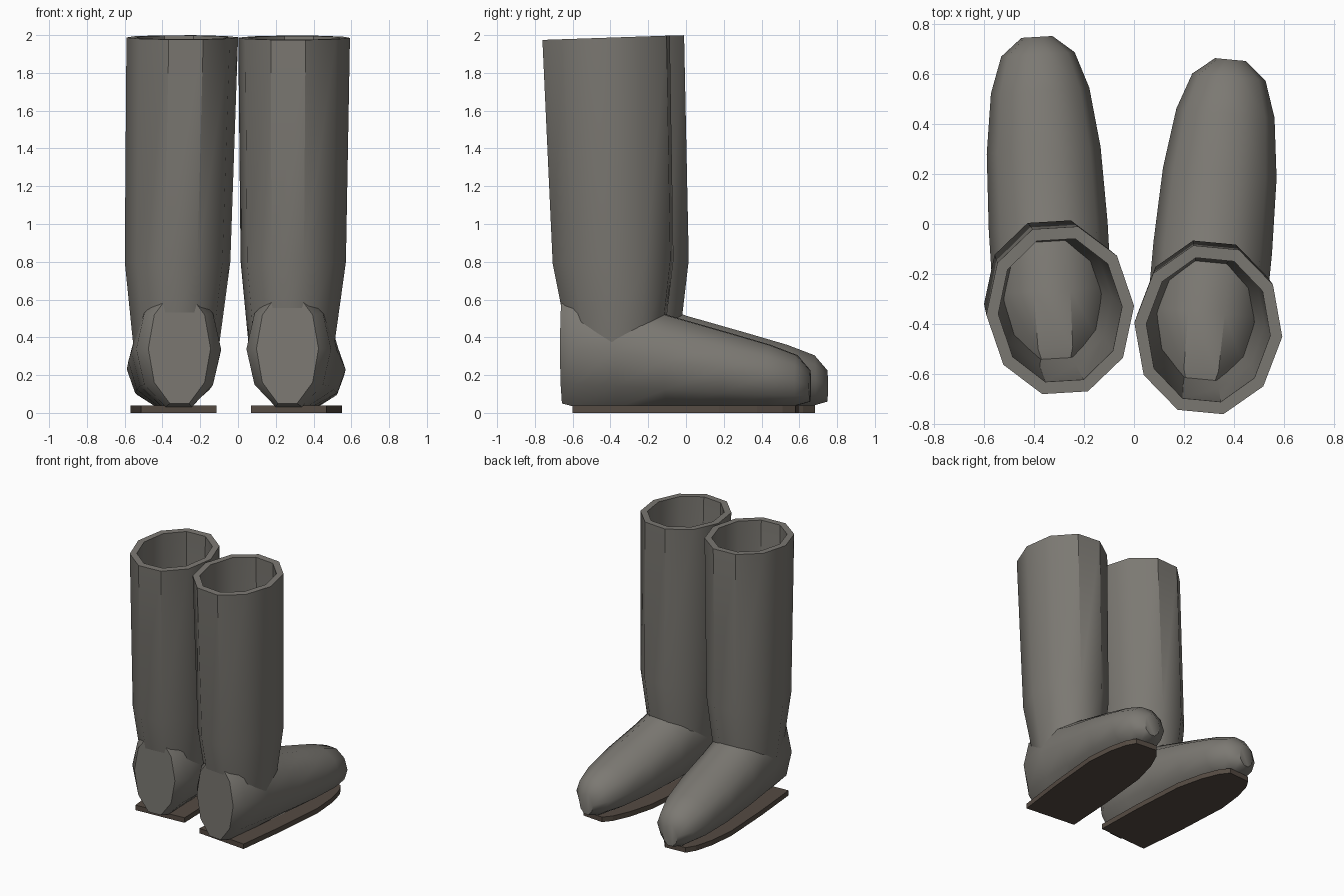
import bpy, bmesh
from math import sin, cos, pi, radians
from mathutils import Vector

if "Cube" in bpy.data.objects:
    bpy.data.objects.remove(bpy.data.objects["Cube"])

SIDES = 10


def material(name, rgb):
    m = bpy.data.materials.new(name)
    m.diffuse_color = (*rgb, 1)
    m.use_nodes = True
    m.node_tree.nodes["Principled BSDF"].inputs["Base Color"].default_value = m.diffuse_color
    return m


GREY = material("boot_grey", (0.2, 0.19, 0.17))
BROWN = material("sole_brown", (0.09, 0.07, 0.055))


def loft(name, rings, mat, loop=False, smooth=True):
    """Skin a list of equal-length point rings; cap the ends or close the loop."""
    bm = bmesh.new()
    vr = [[bm.verts.new(p) for p in r] for r in rings]
    n = len(rings[0])
    pairs = list(zip(vr, vr[1:])) + ([(vr[-1], vr[0])] if loop else [])
    for a, b in pairs:
        for i in range(n):
            j = (i + 1) % n
            bm.faces.new((a[i], a[j], b[j], b[i]))
    if not loop:
        bm.faces.new(vr[0])
        bm.faces.new(vr[-1])
    bmesh.ops.recalc_face_normals(bm, faces=bm.faces)
    me = bpy.data.meshes.new(name)
    bm.to_mesh(me)
    bm.free()
    me.materials.append(mat)
    if smooth:
        me.shade_smooth()
        me.set_sharp_from_angle(angle=radians(40))
    ob = bpy.data.objects.new(name, me)
    bpy.context.collection.objects.link(ob)


# foot sections: distance from heel, half width, bottom z, top z
FOOT = [(0, 0.165, 0.05, 0.63), (0.07, 0.225, 0.032, 0.645), (0.30, 0.237, 0.03, 0.62),
        (0.56, 0.238, 0.03, 0.515), (0.86, 0.228, 0.03, 0.43), (1.10, 0.197, 0.033, 0.36),
        (1.245, 0.147, 0.04, 0.305), (1.315, 0.062, 0.06, 0.225)]
# sole outline: distance from heel, half width
SOLE = [(0.07, 0.2), (0.45, 0.212), (0.85, 0.21), (1.05, 0.175), (1.18, 0.13), (1.245, 0.085)]


def boot(side, heel, turn, shaft):
    a = radians(turn)
    across, along = Vector((cos(a), sin(a), 0)), Vector((-sin(a), cos(a), 0))
    origin = Vector((*heel, 0))
    angles = [2 * pi * i / SIDES for i in range(SIDES)]

    # foot
    rings = []
    for t, w, lo, hi in FOOT:
        mid, rz = (lo + hi) / 2, (hi - lo) / 2 / cos(pi / SIDES)
        rings.append([origin + along * t + across * (w * cos(u))
                      + Vector((0, 0, mid + rz * sin(u))) for u in angles])
    loft(side + "_foot", rings, GREY)

    # hollow shaft, outer wall up and inner wall down
    def ring(x, y, z, rx, ry, slope, wall):
        pts = []
        for u in angles:
            p = across * ((rx - wall) * cos(u)) + along * ((ry - wall) / cos(pi / SIDES) * sin(u))
            pts.append(Vector((x, y, z + slope * p.y)) + p)
        return pts
    outer = [ring(*s, 0) for s in shaft]
    inner = [ring(*s, 0.048) for s in reversed(shaft)]
    loft(side + "_shaft", outer + inner, GREY, loop=True)

    # flat sole
    outline = [(t, w) for t, w in SOLE] + [(t, -w) for t, w in reversed(SOLE)]
    base = [origin + along * t + across * w for t, w in outline]
    loft(side + "_sole", [base, [p + Vector((0, 0, 0.038)) for p in base]], BROWN, smooth=False)


# shaft rings: centre x, y, z, radius x, radius y, rim slope
boot("left", (-0.31, -0.565), 3.4,
     [(-0.327, -0.287, 0.36, 0.228, 0.245, 0), (-0.32, -0.303, 0.8, 0.28, 0.313, 0.03),
      (-0.295, -0.345, 1.988, 0.296, 0.33, 0.034)])
boot("right", (0.262, -0.652), -5.4,
     [(0.283, -0.37, 0.36, 0.228, 0.245, 0), (0.2925, -0.386, 0.8, 0.28, 0.313, 0.03),
      (0.297, -0.423, 1.986, 0.297, 0.33, 0.034)])
